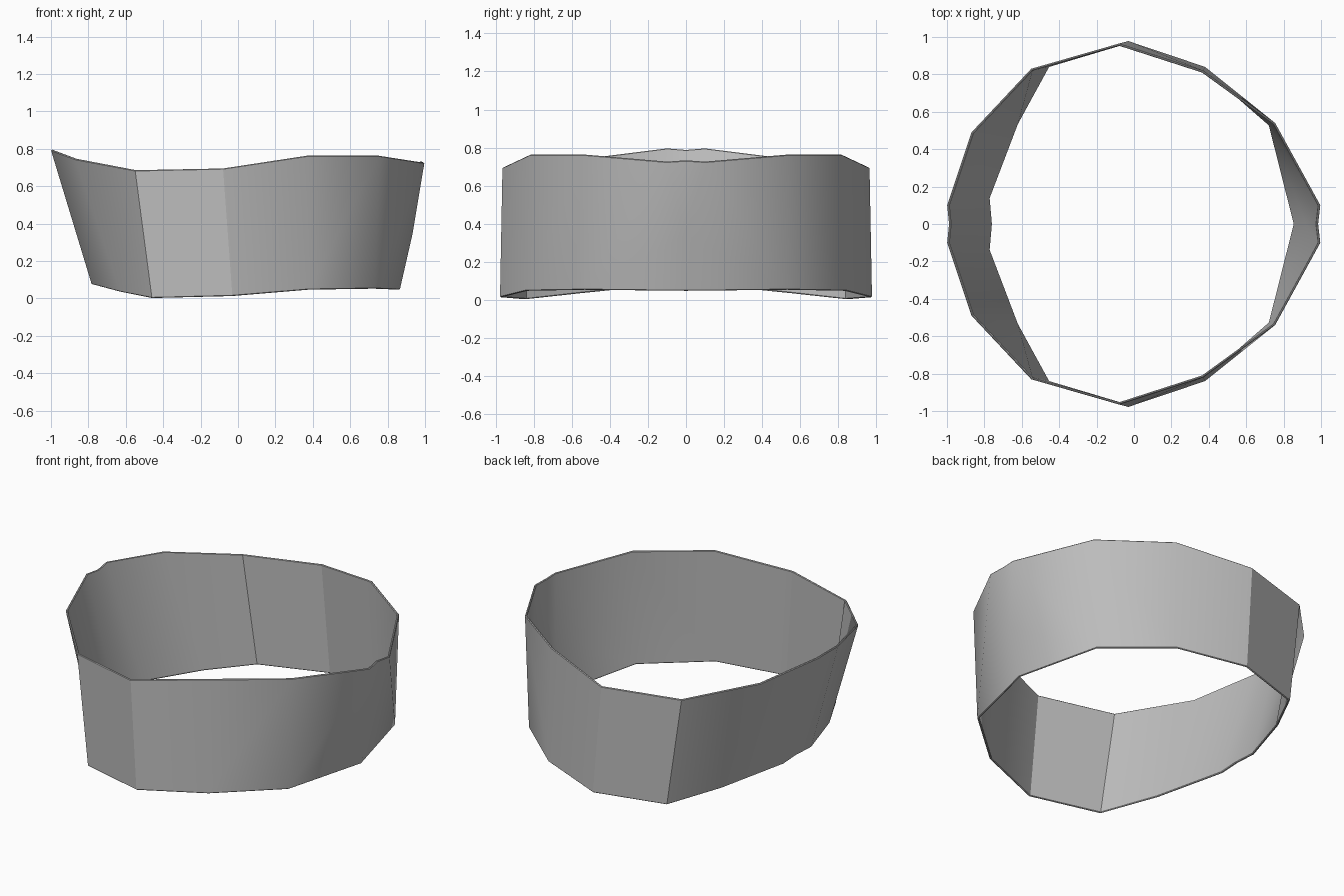
import bpy
import bmesh

cube = bpy.data.objects.get("Cube")
if cube:
    bpy.data.objects.remove(cube, do_unlink=True)

# Half outlines of the flared band, from the -x end round the front to +x
TOP = [(-0.99, 0, 0.785), (-1.0, -0.10, 0.793), (-0.87, -0.49, 0.745),
       (-0.55, -0.83, 0.685), (-0.08, -0.965, 0.695), (0.37, -0.82, 0.763),
       (0.755, -0.54, 0.763), (0.997, -0.10, 0.725), (0.985, 0, 0.732)]
BOTTOM = [(-0.77, 0, 0.072), (-0.782, -0.14, 0.075), (-0.63, -0.54, 0.035),
          (-0.46, -0.85, 0.002), (-0.03, -0.978, 0.013), (0.38, -0.84, 0.047),
          (0.73, -0.535, 0.052), (0.865, 0, 0.046)]
MIDDLE = (0.932, 0, 0.34)

# Wall panels, ending in a fan of triangles at the +x end
bm = bmesh.new()
top = [bm.verts.new(p) for p in TOP]
bottom = [bm.verts.new(p) for p in BOTTOM]
middle = bm.verts.new(MIDDLE)
for i in range(len(bottom) - 2):
    bm.faces.new((bottom[i], bottom[i + 1], top[i + 1], top[i]))
for tri in ((top[6], bottom[6], top[7]), (top[7], bottom[6], middle),
            (bottom[6], bottom[7], middle), (top[7], middle, top[8])):
    bm.faces.new(tri)
mesh = bpy.data.meshes.new("band")
bm.to_mesh(mesh)
bm.free()
band = bpy.data.objects.new("band", mesh)
bpy.context.collection.objects.link(band)

# Grey material
grey = bpy.data.materials.new("mid grey")
grey.use_nodes = True
colour = (0.5, 0.5, 0.5, 1)
grey.diffuse_color = colour
grey.node_tree.nodes["Principled BSDF"].inputs["Base Color"].default_value = colour
mesh.materials.append(grey)

# Mirrored back half, wall thickness and a chamfered rim
mirror = band.modifiers.new("mirror", "MIRROR")
mirror.use_axis = (False, True, False)
wall = band.modifiers.new("wall", "SOLIDIFY")
wall.thickness = 0.012
wall.offset = -1
rim = band.modifiers.new("rim", "BEVEL")
rim.width = 0.004
rim.segments = 1
rim.limit_method = "ANGLE"
rim.angle_limit = 1.1

bpy.ops.object.select_all(action="DESELECT")
band.select_set(True)
bpy.context.view_layer.objects.active = band
for name in ("mirror", "wall", "rim"):
    bpy.ops.object.modifier_apply(modifier=name)
bpy.ops.object.shade_smooth_by_angle(angle=0.524)
